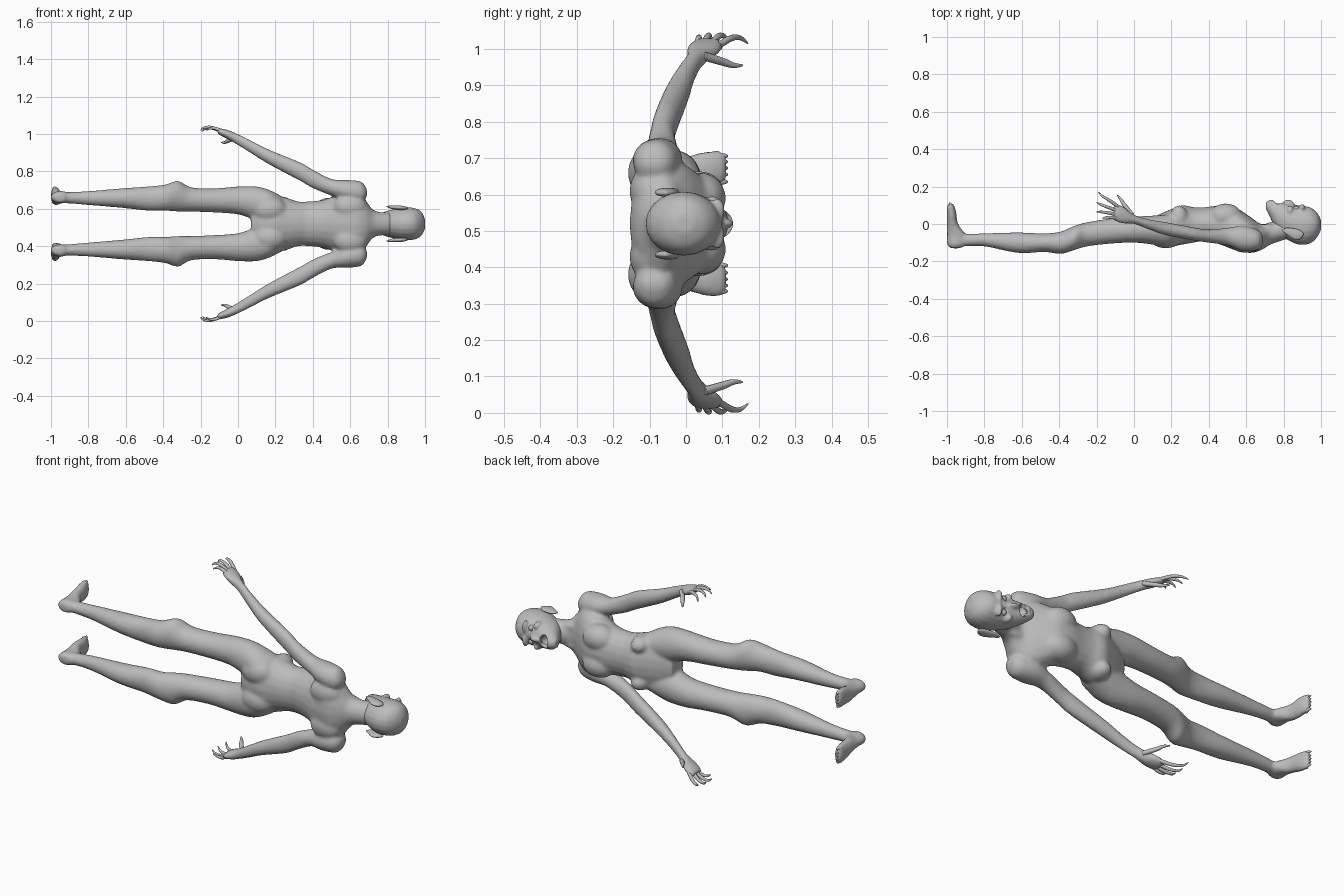
import bpy
import bmesh
import math
from mathutils import Matrix, Vector

if "Cube" in bpy.data.objects:
    bpy.data.objects.remove(bpy.data.objects["Cube"], do_unlink=True)

MID = 0.52          # height of the body's plane of symmetry
SIDES = (1, -1)

skin = bpy.data.materials.new("grey skin")
skin.use_nodes = True
skin.diffuse_color = (0.5, 0.5, 0.5, 1)
skin.node_tree.nodes["Principled BSDF"].inputs["Base Color"].default_value = skin.diffuse_color


def spline(rows, steps=4):
    """Catmull-Rom interpolation through rows of values."""
    rows = [Vector(row) for row in rows]
    result = []
    for i in range(len(rows) - 1):
        b, c = rows[i], rows[i + 1]
        a, d = rows[max(i - 1, 0)], rows[min(i + 2, len(rows) - 1)]
        for k in range(steps):
            t = k / steps
            start, end = (c - a) / 2, (d - b) / 2
            result.append(b + start * t + (3 * (c - b) - 2 * start - end) * t ** 2
                          + (2 * (b - c) + start + end) * t ** 3)
    return result + [rows[-1]]


def loft(bm, rows, side=1, axis="x", sides=20):
    """Skin oval sections given in hundredths: position, low and high depth, inner and outer offset."""
    rings = []
    for along, low, high, inner, outer in spline(rows):
        ring = []
        for k in range(sides):
            angle = math.tau * k / sides
            depth = (low + high) / 2 + (high - low) / 2 * math.cos(angle)
            offset = (inner + outer) / 2 + (outer - inner) / 2 * math.sin(angle)
            x, y = (along, depth) if axis == "x" else (depth, along)
            ring.append(bm.verts.new((x / 100, y / 100, MID + side * offset / 100)))
        rings.append(ring)
    for first, second in zip(rings, rings[1:]):
        for k in range(sides):
            n = (k + 1) % sides
            bm.faces.new((first[k], first[n], second[n], second[k]))
    bm.faces.new(rings[0])
    bm.faces.new(rings[-1])


def symmetric(rows):
    return [(x, back, front, -width, width) for x, back, front, width in rows]


def ball(bm, x, y, offset, size):
    place = Matrix.Translation((x, y, MID + offset)) @ Matrix.Diagonal((*size, 1))
    bmesh.ops.create_uvsphere(bm, u_segments=20, v_segments=12, radius=1, matrix=place)


def finish(bm, name, voxel=None):
    bmesh.ops.recalc_face_normals(bm, faces=bm.faces)
    for face in bm.faces:
        face.smooth = True
    mesh = bpy.data.meshes.new(name)
    bm.to_mesh(mesh)
    bm.free()
    mesh.materials.append(skin)
    obj = bpy.data.objects.new(name, mesh)
    bpy.context.collection.objects.link(obj)
    if voxel:
        remesh = obj.modifiers.new("merge forms", "REMESH")
        remesh.mode = "VOXEL"
        remesh.voxel_size = voxel
        remesh.use_smooth_shade = True
        soften = obj.modifiers.new("soften joins", "SMOOTH")
        soften.iterations = 5
    return obj


# Body: torso, limbs and muscle forms merged into one skin
body = bmesh.new()
loft(body, symmetric([
    (7, -8, 2, 8), (13, -11, 5, 14), (20, -12, 8, 15), (26, -11, 10, 14),
    (32, -10, 9, 12), (38, -9, 9, 12), (46, -11, 10, 13), (54, -14, 9, 16),
    (62, -15.5, 4, 18), (68, -14, 0, 13), (73, -11, 1, 7), (82, -8, 4, 6)]))

leg = [(-97, -12, -6, 11, 17), (-92, -12, -5.5, 11, 17), (-80, -12, -5, 10, 17.5),
       (-62, -15.5, -4.5, 8.5, 19), (-48, -15, -5, 7, 20), (-39, -16, -4, 7, 21),
       (-32, -14, -1, 6.5, 23), (-25, -12, 1, 6.5, 19.5), (-12, -10.5, 3, 6, 19),
       (0, -10, 4, 5, 20), (10, -11, 4.5, 2, 20), (17, -12, 5, 2, 18), (23, -9, 5, 4, 15)]
foot = [(-13, -98, -93, 12, 16), (-11, -100, -90, 11, 17.5), (-6, -100, -90, 11, 17.5),
        (0, -100, -94, 10, 18.5), (6, -100, -95, 10, 20), (9.5, -100, -96, 10.5, 20),
        (11, -99, -97, 12, 19)]
arm = [(69, -11, -6, 15, 18), (66, -14, -3, 11, 22.5), (58, -14.5, -1, 12, 23.5),
       (50, -11.5, -2, 15, 24), (40, -10, -3, 19, 29), (33, -9, -2, 23, 33),
       (17, -6, 1, 31.5, 39.5), (8, -3, 2.5, 37, 44), (0, 0, 5, 42, 48),
       (-5, 0, 9, 45, 50), (-9, 1, 10.5, 47, 51), (-11, 2, 10, 48.5, 51)]
for side in SIDES:
    loft(body, leg, side)
    loft(body, foot, side, axis="y")
    loft(body, arm, side)
    ball(body, 0.17, -0.07, side * 0.075, (0.09, 0.06, 0.07))      # buttock
    ball(body, 0.49, 0.04, side * 0.07, (0.09, 0.07, 0.07))        # chest
    ball(body, 0.24, 0.03, side * 0.10, (0.05, 0.07, 0.045))       # hip bone
    ball(body, 0.60, -0.10, side * 0.09, (0.09, 0.055, 0.07))      # shoulder blade
    ball(body, 0.69, -0.03, side * 0.05, (0.07, 0.03, 0.02))       # neck tendon
finish(body, "body", 0.009)

# Head: skull and chin, brows and nose
head = bmesh.new()
loft(head, symmetric([
    (70.5, 8, 11.5, 2), (73, 3, 13, 4), (77, -5, 12.5, 6), (82, -8.5, 11, 7.5),
    (88, -11, 10, 8.7), (94, -10.5, 9, 8.5), (98, -7, 6, 6.5), (100, -3, 2, 2.5)]))
ball(head, 0.825, 0.108, 0, (0.03, 0.022, 0.014))
for side in SIDES:
    ball(head, 0.90, 0.085, side * 0.035, (0.015, 0.022, 0.035))
    ball(head, 0.835, 0.07, side * 0.055, (0.018, 0.03, 0.02))
skull = finish(head, "head", 0.006)

# Open mouth and eye sockets are cut out of the head
hollows = bmesh.new()
ball(hollows, 0.77, 0.125, 0, (0.028, 0.055, 0.036))
for side in SIDES:
    ball(hollows, 0.867, 0.11, side * 0.036, (0.016, 0.03, 0.021))
cutter = finish(hollows, "face_cutter")
cutter.hide_render = True
cutter.hide_set(True)
cut = skull.modifiers.new("face hollows", "BOOLEAN")
cut.object = cutter
cut.operation = "DIFFERENCE"

# Eyeballs
eyes = bmesh.new()
for side in SIDES:
    ball(eyes, 0.867, 0.08, side * 0.036, (0.016, 0.016, 0.016))
finish(eyes, "eyes")

# Pointed teeth along both jaws
teeth = bmesh.new()
for jaw in SIDES:
    for k in range(-3, 4):
        spot = Matrix.Translation((0.77 + jaw * (0.024 - 0.0015 * k * k), 0.108 - 0.002 * k * k, MID + k * 0.009))
        turn = Matrix.Rotation(-jaw * math.pi / 2, 4, "Y")
        bmesh.ops.create_cone(teeth, cap_ends=True, segments=8, radius1=0.005,
                              radius2=0, depth=0.02, matrix=spot @ turn)
finish(teeth, "teeth")

# Pointed ears swept along the head
ears = bmesh.new()
ear = [(79.5, -4, -3, 9, 9.5), (82, -6, -2, 8, 9.8), (86, -8.5, -2.5, 7.5, 9.8),
       (89, -8, -3.5, 7.5, 9.4), (90.5, -6, -5, 8, 9)]
for side in SIDES:
    loft(ears, ear, side)
finish(ears, "ears")


# Clawed fingers, thumbs and toes as tapered tubes
def digits(name, paths, thickness):
    curve = bpy.data.curves.new(name, "CURVE")
    curve.dimensions = "3D"
    curve.bevel_depth = thickness
    curve.bevel_resolution = 3
    curve.use_fill_caps = True
    for side in SIDES:
        for path in paths:
            points = spline(path)
            tube = curve.splines.new("POLY")
            tube.points.add(len(points) - 1)
            for k, (x, y, offset) in enumerate(points):
                tube.points[k].co = (x / 100, y / 100, MID + side * offset / 100, 1)
                tube.points[k].radius = 1 - 0.8 * (k / (len(points) - 1)) ** 2
            tube.use_smooth = True
    curve.materials.append(skin)
    bpy.context.collection.objects.link(bpy.data.objects.new(name, curve))


digits("fingers", [
    [(-8, 9, 49), (-13, 12.5, 51), (-17, 15, 51), (-19, 17, 49.5)],
    [(-9, 7, 49.5), (-14, 9, 51.5), (-18, 10.5, 51.5), (-20, 11.5, 50)],
    [(-9, 5, 49.5), (-14, 6, 51.5), (-18, 6.5, 51.5), (-20, 6.5, 50)],
    [(-8, 3, 49), (-12, 3.5, 51), (-15, 3.5, 51), (-17, 3, 50)]], 0.0095)
digits("thumbs", [[(-1, 5, 46), (-5, 10, 44.5), (-7, 13, 43.5), (-9, 15.5, 43.5)]], 0.012)
digits("toes", [[(-98.4, 8, z), (-98, 10, z), (-98.7, 11.5, z)]
                for z in (11.5, 13.5, 15.3, 17, 18.6)], 0.0105)
